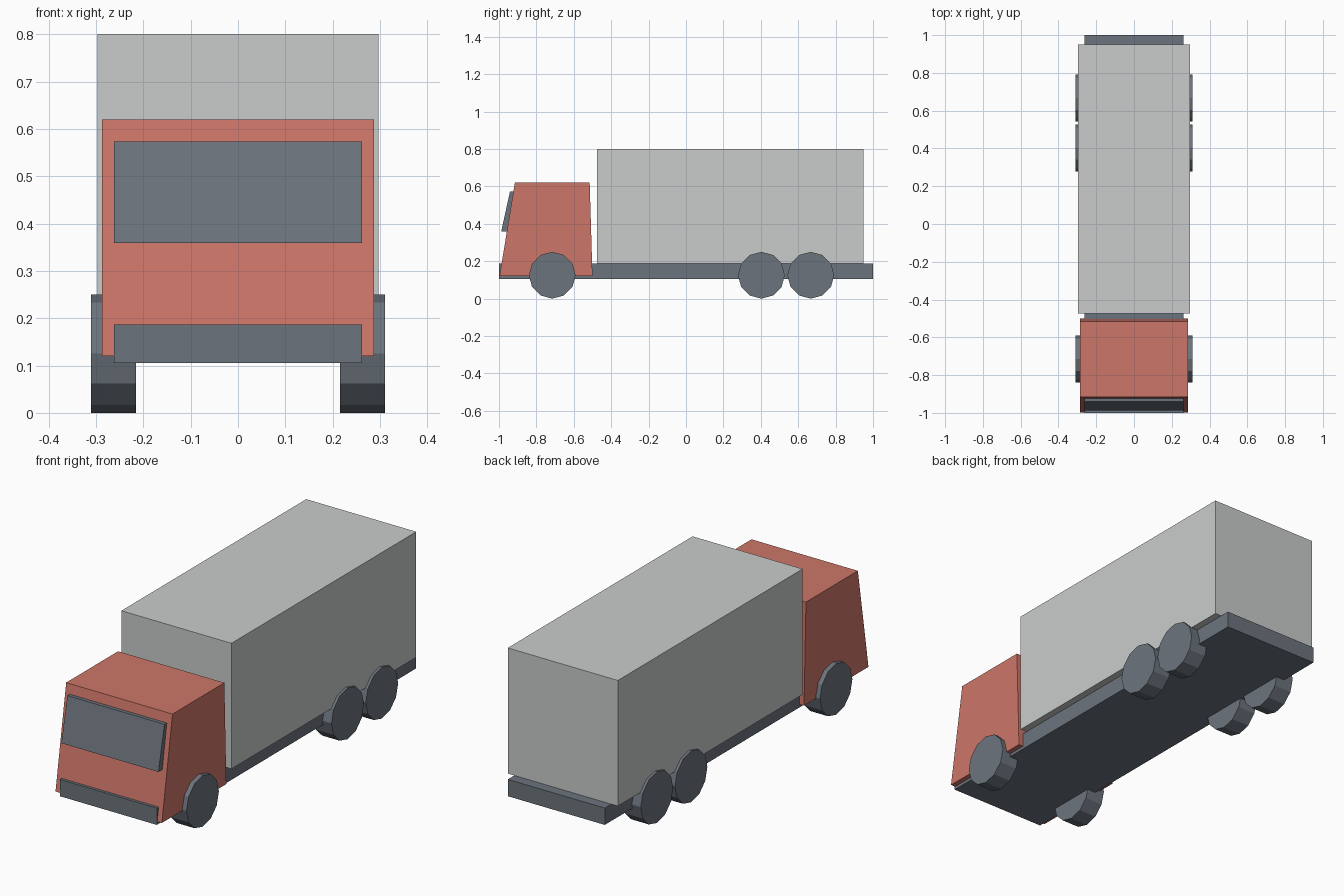
import bpy
import bmesh
import math
from mathutils import Matrix

cube = bpy.data.objects.get("Cube")
if cube:
    bpy.data.objects.remove(cube, do_unlink=True)


def make_material(name, rgb):
    mat = bpy.data.materials.new(name)
    mat.use_nodes = True
    mat.diffuse_color = (*rgb, 1)
    mat.node_tree.nodes["Principled BSDF"].inputs["Base Color"].default_value = (*rgb, 1)
    return mat


slate = make_material("slate grey", (0.15, 0.175, 0.205))
red = make_material("brick red", (0.61, 0.18, 0.14))
silver = make_material("light grey", (0.59, 0.60, 0.60))


def add_object(name, bm, mat):
    bmesh.ops.recalc_face_normals(bm, faces=bm.faces)
    mesh = bpy.data.meshes.new(name)
    bm.to_mesh(mesh)
    bm.free()
    mesh.materials.append(mat)
    obj = bpy.data.objects.new(name, mesh)
    bpy.context.collection.objects.link(obj)
    return obj


def extrude_profile(name, profile, half_width, mat):
    """Extrude a (y, z) side profile symmetrically across x."""
    bm = bmesh.new()
    face = bm.faces.new([bm.verts.new((-half_width, y, z)) for y, z in profile])
    side = bmesh.ops.extrude_face_region(bm, geom=[face])["geom"]
    moved = [v for v in side if isinstance(v, bmesh.types.BMVert)]
    bmesh.ops.translate(bm, verts=moved, vec=(2 * half_width, 0, 0))
    return add_object(name, bm, mat)


def box(name, y0, y1, z0, z1, half_width, mat):
    return extrude_profile(name, [(y0, z0), (y1, z0), (y1, z1), (y0, z1)], half_width, mat)


def wheel(name, x, y):
    radius, width = 0.125, 0.095
    bm = bmesh.new()
    bmesh.ops.create_cone(bm, cap_ends=True, segments=12, radius1=radius, radius2=radius,
                          depth=width, matrix=Matrix.Translation((x, y, radius))
                          @ Matrix.Rotation(math.pi / 2, 4, 'Y'))
    return add_object(name, bm, slate)


# Chassis and cargo body
box("chassis", -1.0, 1.0, 0.105, 0.187, 0.262, slate)
box("cargo_box", -0.475, 0.95, 0.187, 0.80, 0.297, silver)

# Cab with sloping front, and the raised windscreen panel
extrude_profile("cab", [(-0.997, 0.12), (-0.5, 0.12), (-0.515, 0.62), (-0.915, 0.62)],
                0.287, red)
extrude_profile("windscreen", [(-0.988, 0.359), (-0.95, 0.359), (-0.915, 0.573), (-0.941, 0.573)],
                0.262, slate)

# Three axles of wheels
for axle, y in (("front", -0.715), ("middle", 0.403), ("rear", 0.667)):
    for side, sign in (("left", 1), ("right", -1)):
        wheel(f"{axle}_{side}_wheel", sign * 0.2625, y)
